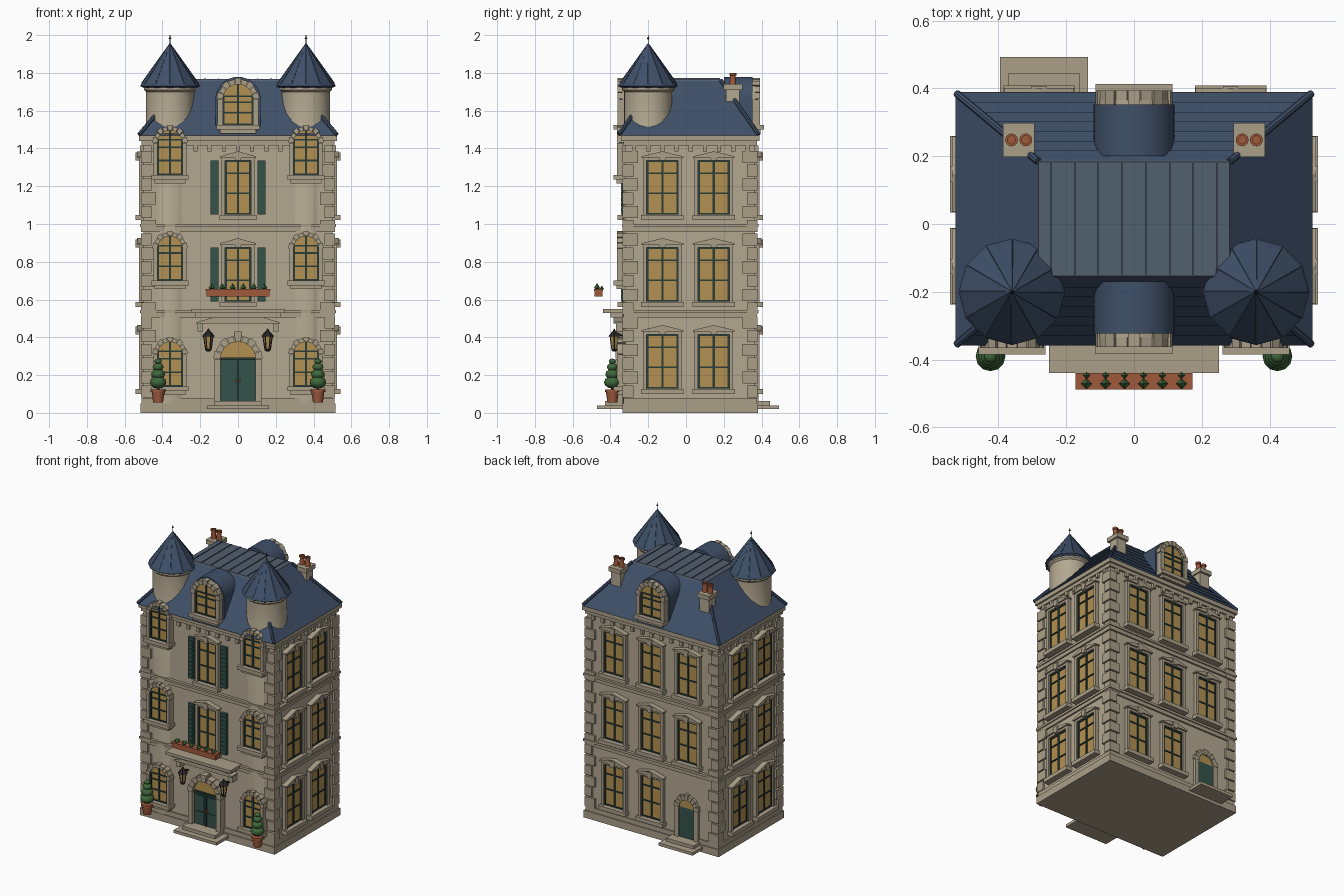
import bpy, bmesh
from math import sin, cos, pi, radians
from mathutils import Matrix, Vector

if "Cube" in bpy.data.objects:
    bpy.data.objects.remove(bpy.data.objects["Cube"])

COL = dict(stone=(.45, .39, .28), trim=(.40, .345, .25), roof=(.05, .08, .14), lead=(.085, .115, .16),
           glass=(.45, .28, .085), dark=(.02, .045, .04), green=(.035, .085, .07), clay=(.35, .1, .045),
           leaf=(.05, .14, .045), metal=(.02, .02, .02))
MATS = {}
for k, c in COL.items():
    MATS[k] = bpy.data.materials.new(k)
    MATS[k].diffuse_color = (*c, 1)
PARTS = {}
I = Matrix.Identity(4)


def put(name, mat, verts, faces, M=I):
    bm = PARTS.setdefault(name, (bmesh.new(), mat))[0]
    vs = [bm.verts.new(M @ Vector(v)) for v in verts]
    for f in faces:
        bm.faces.new([vs[i] for i in f])


def loft(name, mat, a, b, M=I):
    n = len(a)
    faces = [(i, (i + 1) % n, n + (i + 1) % n, n + i) for i in range(n)]
    put(name, mat, a + b, faces + [tuple(range(n))[::-1], tuple(range(n, 2 * n))], M)


def prism(name, mat, pts, y0, y1, M=I):
    loft(name, mat, [(x, y0, z) for x, z in pts], [(x, y1, z) for x, z in pts], M)


def box(name, mat, x0, x1, y0, y1, z0, z1, M=I):
    prism(name, mat, [(x0, z0), (x1, z0), (x1, z1), (x0, z1)], y0, y1, M)


def frustum(name, mat, r0, z0, r1, z1):
    q = lambda r, z: [(r[0], r[2], z), (r[1], r[2], z), (r[1], r[3], z), (r[0], r[3], z)]
    loft(name, mat, q(r0, z0), q(r1, z1))


def lathe(name, mat, x, y, prof, n=24):
    verts = [(x + r * cos(2 * pi * i / n), y + r * sin(2 * pi * i / n), z) for r, z in prof for i in range(n)]
    m = len(prof)
    faces = [(j * n + i, j * n + (i + 1) % n, (j + 1) * n + (i + 1) % n, (j + 1) * n + i)
             for j in range(m - 1) for i in range(n)]
    put(name, mat, verts, faces + [tuple(range(n))[::-1], tuple(range((m - 1) * n, m * n))])


def rod(name, mat, a, b, r, n=6):
    a, b = Vector(a), Vector(b)
    M = Matrix.Translation(a) @ (b - a).to_track_quat('Z', 'Y').to_matrix().to_4x4()
    c = [(r * cos(2 * pi * i / n), r * sin(2 * pi * i / n)) for i in range(n)]
    loft(name, mat, [(*p, 0) for p in c], [(*p, (b - a).length) for p in c], M)


def arch(hw, z0, spring, n=14):
    return [(-hw, z0), (hw, z0)] + [(hw * cos(pi * i / n), spring + hw * sin(pi * i / n)) for i in range(n + 1)]


def place(x, y, deg=0):
    return Matrix.Translation((x, y, 0)) @ Matrix.Rotation(radians(deg), 4, 'Z')


# stone arch of separate wedge blocks, with side jambs and keystone
def surround(M, hw, z0, spring, t, d, n=9):
    for s in (-1, 1):
        box('arch_surrounds', 'trim', *sorted((s * hw, s * (hw + t))), -d, 0.02, z0, spring, M)
    for i in range(n):
        a, b = pi * (i + .05) / n, pi * (i + .95) / n
        o = hw + t + (.006 if i % 2 == 0 else 0)
        prism('arch_surrounds', 'trim', [(hw * cos(a), spring + hw * sin(a)), (o * cos(a), spring + o * sin(a)),
              (o * cos(b), spring + o * sin(b)), (hw * cos(b), spring + hw * sin(b))], -d, .02, M)


def bars(M, hw, z0, z1, top, y):
    box('window_bars', 'dark', -.006, .006, y, 0, z0, top, M)
    for s in (-1, 1):
        box('window_bars', 'dark', *sorted((s * hw, s * (hw - .009))), y, 0, z0, z1, M)
    for z in (z0, z0 + (z1 - z0) * .38, z0 + (z1 - z0) * .75, z1 - .008):
        box('window_bars', 'dark', -hw, hw, y, 0, z, z + .008, M)


def arched_window(M, hw, z0, spring, t=.022):
    prism('window_glass', 'glass', arch(hw, z0, spring), -.012, .02, M)
    bars(M, hw, z0, spring + .02, spring + hw, -.018)
    surround(M, hw, z0, spring, t, .028)
    box('window_sills', 'trim', -hw - .033, hw + .033, -.048, .02, z0 - .025, z0, M)
    box('window_sills', 'trim', -hw - .015, hw + .015, -.03, .02, z0 - .045, z0 - .025, M)


def square_window(M, hw, b):
    box('window_glass', 'glass', -hw, hw, -.01, 0, b + .13, b + .415, M)
    bars(M, hw, b + .13, b + .415, b + .415, -.016)
    for s in (-1, 1):
        box('window_frames', 'trim', *sorted((s * hw, s * (hw + .02))), -.025, 0, b + .125, b + .43, M)
    box('window_frames', 'trim', -hw, hw, -.025, 0, b + .415, b + .43, M)
    box('window_sills', 'trim', -hw - .03, hw + .03, -.043, 0, b + .1, b + .127, M)
    w = hw + .028
    prism('window_pediments', 'trim', [(-w, b + .43), (w, b + .43), (w, b + .438), (0, b + .465), (-w, b + .438)], -.036, 0, M)
    prism('window_keystones', 'trim', [(-.014, b + .415), (.014, b + .415), (.022, b + .458), (-.022, b + .458)], -.042, 0, M)


def door(M, hw, z0, spring):
    prism('fanlights', 'glass', arch(hw, spring, spring)[2:], -.012, .01, M)
    box('door_leaves', 'green', -hw, hw, -.014, .01, z0, spring, M)
    box('door_frames', 'dark', -hw, hw, -.024, 0, spring - .006, spring + .008, M)
    for s in (-1, 1):
        for a, b in ((.06, .42), (.5, .92)):
            box('door_panels', 'green', *sorted((s * hw * .14, s * hw * .86)), -.02, 0,
                z0 + (spring - z0) * a, z0 + (spring - z0) * b, M)
        box('door_handles', 'clay', *sorted((s * .006, s * .012)), -.03, 0, z0 + .1, z0 + .118, M)
    box('door_frames', 'dark', -.003, .003, -.022, 0, z0, spring, M)
    surround(M, hw, z0, spring, .032, .04)
    prism('door_keystones', 'trim', [(-.014, spring + hw), (.014, spring + hw), (.022, spring + hw + .052),
                                     (-.022, spring + hw + .052)], -.05, 0, M)


X, YF, YB = .5, -.32, .365


def band(name, o, z0, z1, mat='trim'):
    box(name, mat, -X - o, X + o, YF - o, YB + o, z0, z1)


# walls and horizontal mouldings
band('walls', 0, .04, 1.45, 'stone')
band('plinth', .017, 0, .05)
band('base_course', .01, .05, .08)
band('string_courses', .012, .505, .53)
band('string_courses', .02, .53, .546)
band('string_courses', .012, .96, .985)
band('string_courses', .02, .985, 1.0)
band('cornice', .012, 1.415, 1.44)
band('cornice', .024, 1.44, 1.468)
for i in range(13):
    x = -.45 + .075 * i
    for y0, y1 in ((YF - .018, YF), (YB, YB + .018)):
        box('dentils', 'trim', x - .011, x + .011, y0, y1, 1.385, 1.415)
for i in range(9):
    y = YF + .045 + .075 * i
    for s in (-1, 1):
        box('dentils', 'trim', *sorted((s * X, s * (X + .018))), y - .011, y + .011, 1.385, 1.415)

# corner quoins
for i in range(18):
    z, w = .082 + i * .073, (.065, .042)[i % 2]
    for s in (-1, 1):
        xs = sorted((s * (X + .014), s * (X - w)))
        box('quoins', 'trim', *xs, YF - .016, YF + .107 - w, z, z + .064)
        box('quoins', 'trim', *xs, YB - .107 + w, YB + .014, z, z + .064)

# windows on every floor
for f in range(3):
    b = .46 * f
    for y in (-.125, .147):
        square_window(place(X, y, 90), .083, b)
        square_window(place(-X, y, -90), .083, b)
    for x in (-.28, 0, .285):
        if f or x > -.2:
            square_window(place(x, YB, 180), .075, b)
    for s in (-1, 1):
        arched_window(place(s * .36, -.337), .066, .14 + .56 * f, .31 + .56 * f)
    if f:
        square_window(place(0, YF), .068, b)
        for s in (-1, 1):
            box('shutters', 'green', s * .125 - .021, s * .125 + .021, YF - .02, YF, b + .13, b + .415)
            for k in range(9):
                z = b + .145 + k * .029
                box('shutter_slats', 'green', s * .125 - .015, s * .125 + .015, YF - .025, YF, z, z + .018)

# doors and steps
door(place(0, YF - .012), .093, .06, .285)
door(place(-.27, YB), .058, .06, .27)
box('front_steps', 'trim', -.165, .165, -.47, YF, .02, .04)
box('front_steps', 'trim', -.125, .125, -.43, YF, .04, .062)
box('back_steps', 'trim', -.395, -.135, YB, .493, .02, .04)
box('back_steps', 'trim', -.37, -.16, YB, .445, .04, .062)

# door canopy with pediment
box('door_canopy', 'trim', -.25, .25, -.44, YF, .53, .55)
box('door_canopy', 'trim', -.225, .225, -.40, YF, .505, .53)
prism('canopy_pediment', 'trim', [(-.22, .472), (.22, .472), (.22, .48), (0, .545), (-.22, .48)], -.385, YF)
for s in (-1, 1):
    box('canopy_brackets', 'trim', s * .2 - .015, s * .2 + .015, -.37, YF, .43, .475)

# flower box
box('flower_box', 'clay', -.168, .168, -.485, -.442, .617, .652)
box('flower_box', 'clay', -.172, .172, -.488, -.439, .645, .655)
for i in range(6):
    x = -.14 + .056 * i
    lathe('flower_plants', 'leaf', x, -.471, [(.002, .645), (.016, .662), (.002, .685)], 4)
    lathe('flower_plants', 'leaf', x, -.446, [(.002, .645), (.011, .657), (.002, .672)], 4)

# towers with conical roofs, wall lanterns and topiary
for s in (-1, 1):
    x, y = s * .36, -.2
    lathe('towers', 'stone', x, y, [(.135, .05), (.135, 1.44), (.127, 1.46), (.127, 1.70), (.138, 1.71), (.138, 1.735)], 40)
    lathe('tower_roofs', 'roof', x, y, [(.13, 1.715), (.157, 1.73), (.15, 1.745), (.003, 1.955)], 12)
    for i in range(12):
        a = pi * i / 6
        rod('tower_roof_ribs', 'roof', (x + .15 * cos(a), y + .15 * sin(a), 1.745), (x, y, 1.955), .003, 5)
    rod('finials', 'metal', (x, y, 1.945), (x, y, 2.0), .0025)
    lathe('finials', 'clay', x, y, [(.001, 1.975), (.007, 1.983), (.001, 1.992)], 8)

    lx, ly = s * .157, -.38
    lathe('lantern_glass', 'glass', lx, ly, [(.014, .34), (.024, .405)], 6)
    lathe('lantern_caps', 'metal', lx, ly, [(.034, .405), (.03, .412), (.008, .435), (.002, .447)], 6)
    lathe('lantern_caps', 'metal', lx, ly, [(.008, .325), (.017, .333), (.017, .341)], 6)
    for i in range(6):
        a = pi * i / 3
        rod('lantern_bars', 'metal', (lx + .015 * cos(a), ly + .015 * sin(a), .34),
            (lx + .025 * cos(a), ly + .025 * sin(a), .407), .003, 4)
    rod('lantern_arms', 'metal', (lx, YF, .40), (lx, ly, .43), .005)

    tx, ty = s * .423, -.39
    lathe('topiary_pots', 'clay', tx, ty, [(.026, .055), (.034, .11), (.04, .11), (.04, .125), (.03, .125)], 16)
    rod('topiary_stems', 'clay', (tx, ty, .12), (tx, ty, .2), .007)
    for r, z in ((.044, .162), (.037, .205), (.029, .243), (.019, .273)):
        lathe('topiary_leaves', 'leaf', tx, ty, [(r * max(.04, cos(t)), z + r * .75 * sin(t))
              for t in [pi * (k / 6 - .5) for k in range(7)]], 12)

# mansard roof in overlapping courses
E, T = (-.523, .523, -.355, .385), (-.283, .283, -.155, .185)
mix = lambda t, o=0: tuple(e + (q - e) * t + o * sg for e, q, sg in zip(E, T, (-1, 1, -1, 1)))
N = 7
for i in range(N):
    frustum('mansard_roof', 'roof', mix(i / N, .003), 1.468 + .29 * i / N, mix((i + 1) / N, -.001), 1.468 + .29 * (i + 1) / N)
for xe, xt in ((E[0], T[0]), (E[1], T[1])):
    for ye, yt in ((E[2], T[2]), (E[3], T[3])):
        rod('hip_ridges', 'roof', (xe, ye, 1.474), (xt, yt, 1.76), .011, 8)
frustum('roof_deck', 'lead', mix(1, .003), 1.756, mix(1, -.002), 1.768)
for i in range(8):
    x = -.245 + .07 * i
    box('deck_seams', 'lead', x - .002, x + .002, -.15, .18, 1.766, 1.773)

# dormers front and back
for M in (place(0, -.335), place(0, .365, 180)):
    prism('dormer_fronts', 'stone', arch(.108, 1.49, 1.66), 0, .03, M)
    prism('dormer_roofs', 'roof', arch(.119, 1.49, 1.66, 24), .012, .165, M)
    arched_window(M, .08, 1.525, 1.66, .028)

# chimneys with paired pots
for s in (-1, 1):
    x, y = s * .34, .248
    box('chimneys', 'stone', x - .036, x + .036, y - .036, y + .036, 1.56, 1.715)
    box('chimney_caps', 'trim', x - .046, x + .046, y - .05, y + .05, 1.71, 1.74)
    for d in (-.021, .021):
        lathe('chimney_pots', 'clay', x + d, y, [(.018, 1.738), (.014, 1.785), (.019, 1.788), (.019, 1.8), (.012, 1.8), (.012, 1.76)], 12)

# turn the collected parts into objects
SMOOTH = ('towers', 'dormer_roofs', 'topiary_pots', 'topiary_leaves', 'chimney_pots', 'hip_ridges')
bpy.ops.object.select_all(action='DESELECT')
for name, (bm, mat) in PARTS.items():
    bmesh.ops.recalc_face_normals(bm, faces=bm.faces)
    me = bpy.data.meshes.new(name)
    bm.to_mesh(me)
    bm.free()
    me.materials.append(MATS[mat])
    ob = bpy.data.objects.new(name, me)
    bpy.context.collection.objects.link(ob)
    if name in SMOOTH:
        ob.select_set(True)
        bpy.context.view_layer.objects.active = ob
bpy.ops.object.shade_smooth_by_angle(angle=radians(40))

for m in bpy.data.materials:
    if m.users and not m.is_grease_pencil:
        m.use_nodes = True
        m.node_tree.nodes["Principled BSDF"].inputs["Base Color"].default_value = m.diffuse_color
